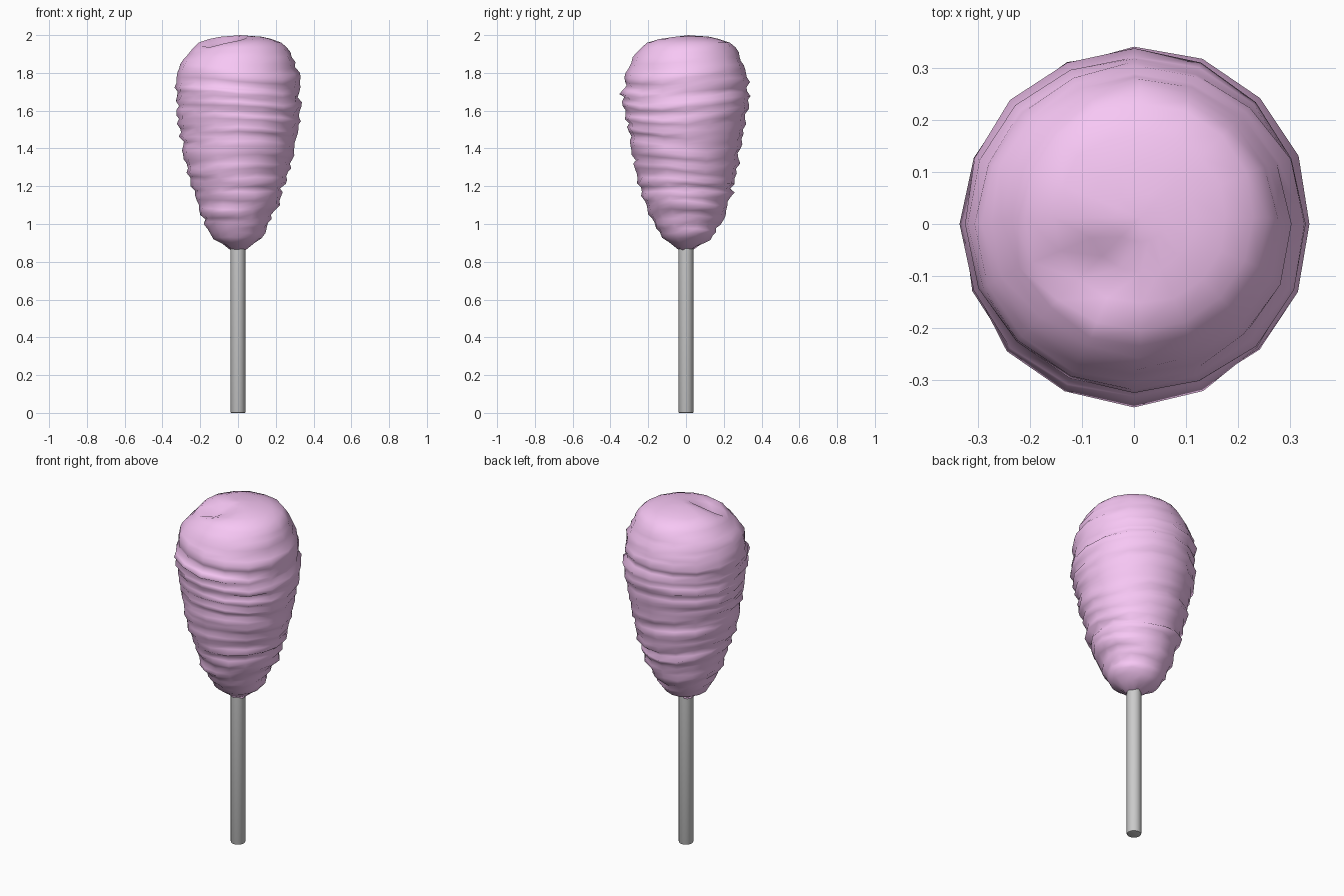
import bpy, bmesh, math, random
from mathutils import Vector

if "Cube" in bpy.data.objects:
    bpy.data.objects.remove(bpy.data.objects["Cube"])

random.seed(11)
SIDES = 16

# Mean silhouette of the floss: (height, radius)
PROFILE = [(0.875, 0.042), (0.895, 0.08), (0.92, 0.125), (0.96, 0.15), (1.0, 0.168), (1.06, 0.202),
           (1.15, 0.23), (1.25, 0.26), (1.35, 0.284), (1.45, 0.299), (1.55, 0.32),
           (1.65, 0.333), (1.74, 0.327), (1.80, 0.322), (1.86, 0.294)]
# Rounded crown: (height, radius)
CROWN = [(1.885, 0.281), (1.91, 0.266), (1.935, 0.247), (1.96, 0.222),
         (1.98, 0.165), (1.992, 0.105), (1.996, 0.05)]


def radius_at(z):
    for (z0, r0), (z1, r1) in zip(PROFILE, PROFILE[1:]):
        if z <= z1:
            return r0 + (r1 - r0) * max(0, (z - z0) / (z1 - z0))
    return PROFILE[-1][1]


def finish(name, bm, angle, color=None):
    bmesh.ops.recalc_face_normals(bm, faces=bm.faces)
    mesh = bpy.data.meshes.new(name)
    bm.to_mesh(mesh)
    bm.free()
    ob = bpy.data.objects.new(name, mesh)
    bpy.context.collection.objects.link(ob)
    if color:
        mat = bpy.data.materials.new(name + "_colour")
        mat.diffuse_color = color
        mat.use_nodes = True
        mat.node_tree.nodes["Principled BSDF"].inputs["Base Color"].default_value = mat.diffuse_color
        mesh.materials.append(mat)
    bpy.context.view_layer.objects.active = ob
    ob.select_set(True)
    bpy.ops.object.shade_smooth_by_angle(angle=math.radians(angle))
    ob.select_set(False)
    return ob


# Stick with a softened rim
bm = bmesh.new()
bmesh.ops.create_cone(bm, cap_ends=True, segments=24, radius1=0.039, radius2=0.039, depth=1.0)
bmesh.ops.translate(bm, verts=bm.verts, vec=(0, 0, 0.5))
rim = [e for e in bm.edges if all(v.co.z < 0.01 for v in e.verts)]
bmesh.ops.bevel(bm, geom=rim, offset=0.004, segments=2, affect='EDGES', profile=0.5)
finish("stick", bm, 40)

# Floss: wound strands, ridges and grooves whose strength wanders round the stick
bm = bmesh.new()
rings = []
count = 42
for k in range(count):
    z = 0.875 + (1.86 - 0.875) * k / (count - 1)
    fade = min(1, (z - 0.87) / 0.12) * min(1, (1.92 - z) / 0.12)
    off, off2, amp = random.uniform(0, 6.28), random.uniform(0, 6.28), random.uniform(0.004, 0.012)
    ring = []
    for i in range(SIDES):
        a = 2 * math.pi * i / SIDES
        wave = 0.6 * math.sin(2 * math.pi * z / 0.068 + 2.2 * math.sin(a + 2 * z))
        wave += 0.8 * math.sin(a + off) + 0.5 * math.sin(2 * a + off2)
        r = radius_at(z) + fade * (amp * wave + random.uniform(-0.004, 0.004))
        zz = z + fade * (0.016 * math.sin(a + 3 * z) + 0.009 * math.sin(2 * a + 7 * z)
                         + random.uniform(-0.004, 0.004))
        if k == 0:
            zz += random.uniform(-0.014, 0.004)
        ring.append(bm.verts.new((r * math.cos(a), r * math.sin(a), zz)))
    rings.append(ring)


# Crown leans to the back right and has a tucked-in fold at the front left
def crown_point(x, y, z):
    lean = 0.012 * min(1, (z - 1.865) / 0.06)
    x, y = x + lean, y + lean
    d = ((x + 0.10) / 0.10) ** 2 + ((y + 0.10) / 0.055) ** 2
    z -= 0.06 * math.exp(-d)
    return Vector((x, y, z))


for z, r in CROWN:
    ring = []
    for i in range(SIDES):
        a = 2 * math.pi * i / SIDES
        rr = r + random.uniform(-0.005, 0.005)
        ring.append(bm.verts.new(crown_point(rr * math.cos(a), rr * math.sin(a), z)))
    rings.append(ring)
tip = bm.verts.new(crown_point(0, 0, 2.0))
for lo, hi in zip(rings, rings[1:]):
    for i in range(SIDES):
        j = (i + 1) % SIDES
        bm.faces.new((lo[i], lo[j], hi[j], hi[i]))
for i in range(SIDES):
    bm.faces.new((rings[-1][i], rings[-1][(i + 1) % SIDES], tip))
bm.faces.new(rings[0][::-1])
finish("candy_floss", bm, 180, (0.93, 0.57, 0.91, 1))
